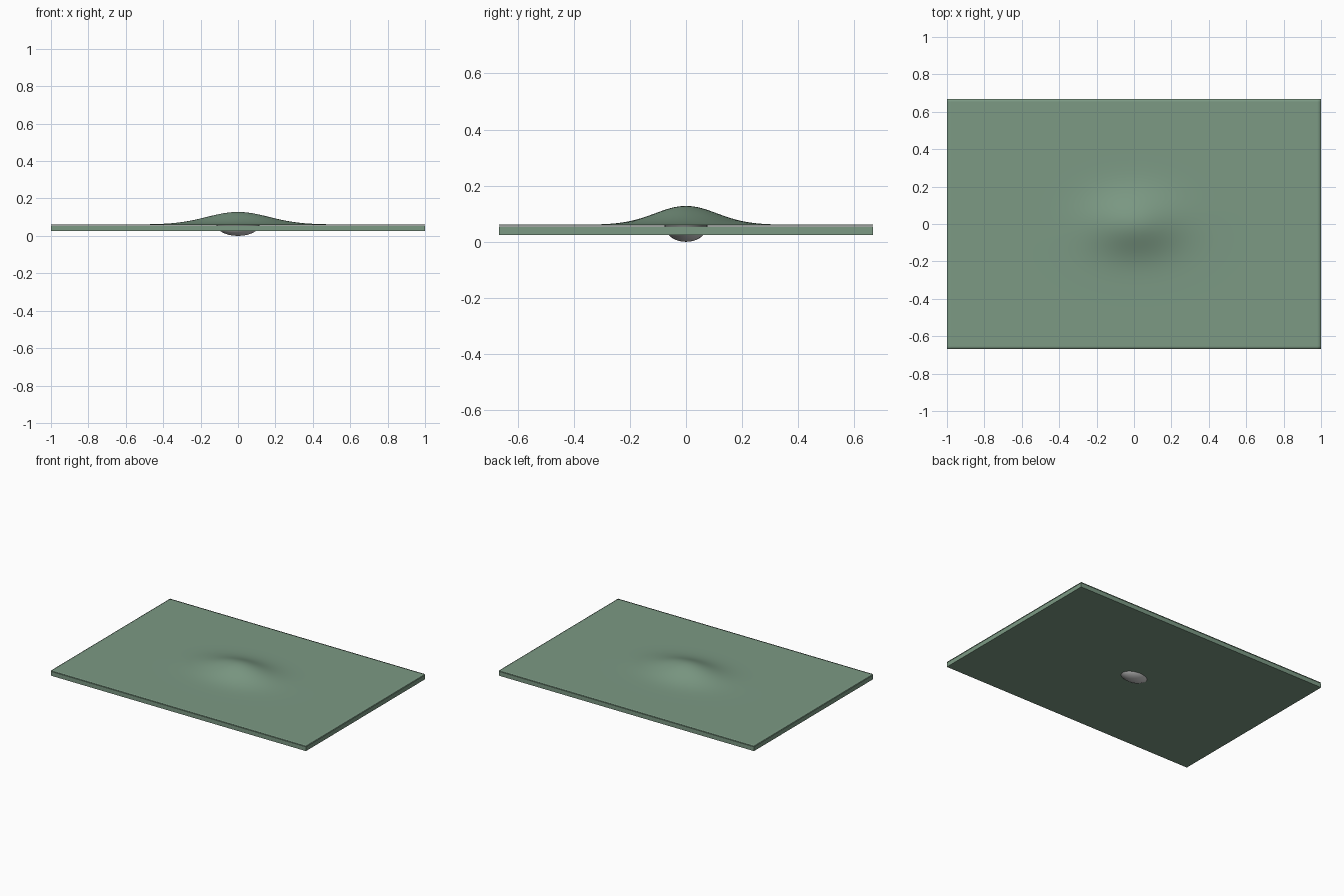
import bpy, bmesh, math
from mathutils import Matrix

if "Cube" in bpy.data.objects:
    bpy.data.objects.remove(bpy.data.objects["Cube"])

green = bpy.data.materials.new("green")
green.diffuse_color = (0.2, 0.32, 0.23, 1)
green.use_nodes = True
green.node_tree.nodes["Principled BSDF"].inputs["Base Color"].default_value = green.diffuse_color

HX, HY = 1.0, 0.667


def add_object(name, bm, material=None, smooth=False):
    mesh = bpy.data.meshes.new(name)
    bmesh.ops.recalc_face_normals(bm, faces=bm.faces)
    for f in bm.faces:
        f.smooth = smooth
    bm.to_mesh(mesh)
    bm.free()
    obj = bpy.data.objects.new(name, mesh)
    bpy.context.collection.objects.link(obj)
    if material:
        mesh.materials.append(material)
    return obj


# Flat slab
bm = bmesh.new()
bmesh.ops.create_cube(bm, size=1, matrix=Matrix.Translation((0, 0, 0.04))
                      @ Matrix.Diagonal((2 * HX, 2 * HY, 0.03, 1)))
add_object("base_slab", bm, green)

# Thin cover sheet just above the slab, with a smooth oval bulge
bm = bmesh.new()
bmesh.ops.create_grid(bm, x_segments=96, y_segments=96, size=1)
for v in bm.verts:
    x, y = v.co.x * HX, v.co.y * HY
    bulge = math.exp(-0.5 * ((x / 0.165) ** 2 + (y / 0.11) ** 2))
    v.co = (x, y, 0.061 + 0.067 * bulge)
sheet = add_object("cover_sheet", bm, green, smooth=True)
thick = sheet.modifiers.new("thickness", "SOLIDIFY")
thick.thickness = 0.002
thick.offset = -1

# Grey oval lump under the sheet, poking out below the slab
bm = bmesh.new()
bmesh.ops.create_uvsphere(bm, u_segments=32, v_segments=16, radius=1,
                          matrix=Matrix.Translation((0, 0, 0.057))
                          @ Matrix.Diagonal((0.114, 0.076, 0.057, 1)))
add_object("lump", bm, smooth=True)
